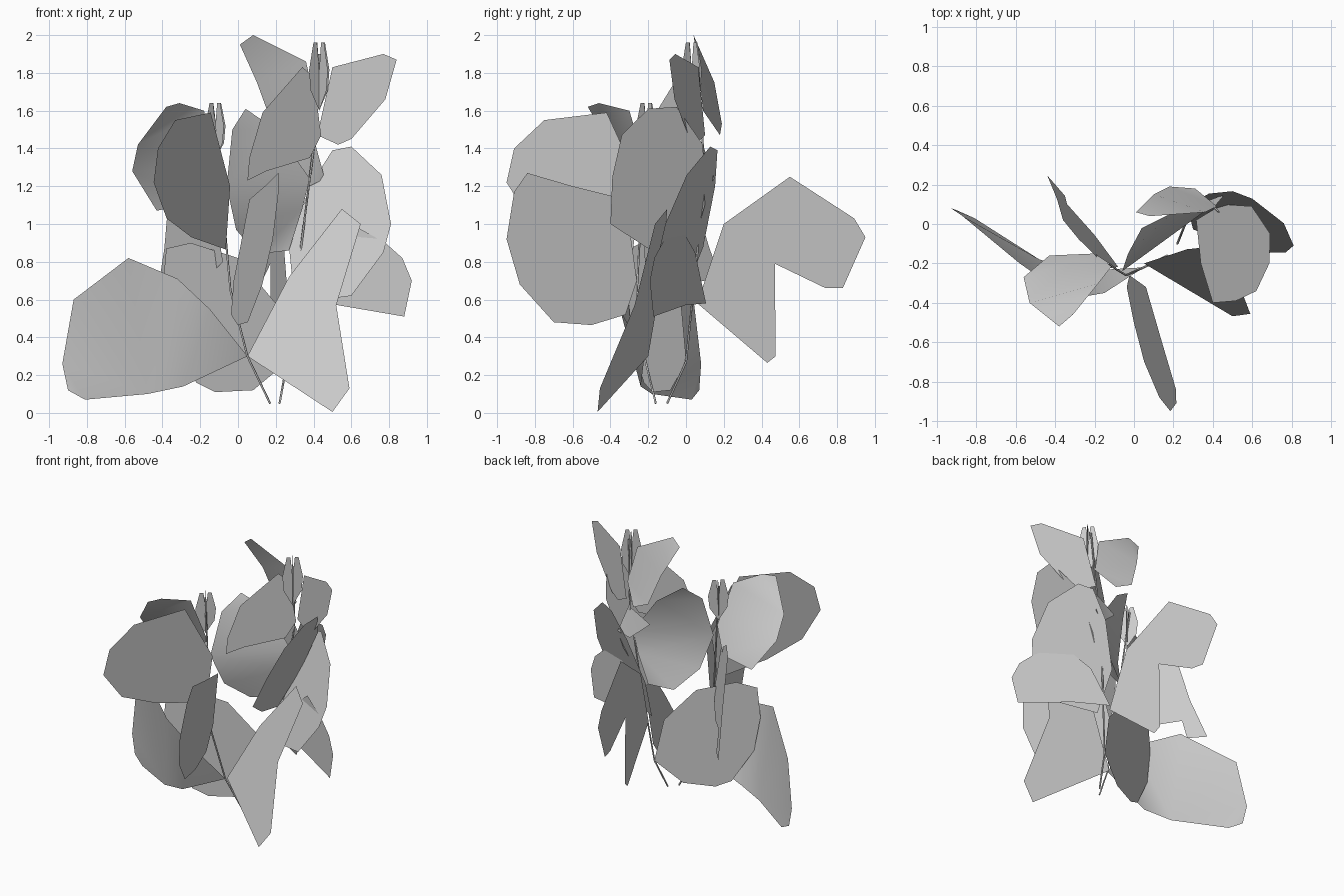
import bpy, bmesh, math
from mathutils import Vector


def leaf(name, points):
    """One thin leaf blade from its outline."""
    bm = bmesh.new()
    f = bm.faces.new([bm.verts.new(p) for p in points])
    f.normal_update()
    bmesh.ops.triangulate(bm, faces=[f])
    me = bpy.data.meshes.new(name)
    bm.to_mesh(me)
    bm.free()
    ob = bpy.data.objects.new(name, me)
    bpy.context.collection.objects.link(ob)
    for p in me.polygons:
        p.use_smooth = True
    return ob


def leaf_xz(name, a, b, c, outline):
    """Outline seen from the front; y = a + b*x + c*z."""
    return leaf(name, [(x, a + b * x + c * z, z) for x, z in outline])


def leaf_yz(name, a, b, c, outline):
    """Outline seen from the side; x = a + b*y + c*z."""
    return leaf(name, [(a + b * y + c * z, y, z) for y, z in outline])


def stem(name, pts):
    cu = bpy.data.curves.new(name, 'CURVE')
    cu.dimensions = '3D'
    cu.bevel_depth = 0.006
    cu.bevel_resolution = 0
    cu.use_fill_caps = True
    sp = cu.splines.new('POLY')
    sp.points.add(len(pts) - 1)
    for q, p in zip(sp.points, pts):
        q.co = (*p, 1)
    bpy.context.collection.objects.link(bpy.data.objects.new(name, cu))


# two thin stems
stem("stem_left", [(.17, -.16, .05), (.05, -.22, .3), (-.04, -.26, .65), (-.09, -.23, 1.2), (-.13, -.2, 1.6)])
stem("stem_right", [(.22, -.1, .05), (.26, 0, .27), (.33, .06, .85), (.4, .09, 1.4), (.43, .06, 1.9)])

# lower leaves
leaf("leaf_low_left",
     [(.05, -.22, .3), (-.15, -.35, .55), (-.32, -.38, .71), (-.58, -.2, .82), (-.87, .04, .6),
      (-.93, .08, .26), (-.9, .07, .12), (-.81, .03, .07), (-.48, -.18, .1), (-.29, -.24, .14)])
leaf_xz("leaf_low_middle", -.12, .47, 0,
        [(.26, .27), (.2, .22), (.08, .12), (-.12, .11), (-.22, .16), (-.36, .4), (-.4, .65),
         (-.38, .87), (-.25, .9), (0, .82), (.2, .58)])
leaf_xz("leaf_low_front_right", -.29, -.36, .36,
        [(.05, .3), (.5, .005), (.59, .13), (.52, .57), (.65, 1.0), (.55, 1.08), (.27, .72)])
leaf_xz("leaf_low_right", .25, -.48, 0,
        [(.3, .58), (.53, .57), (.88, .51), (.92, .7), (.87, .82), (.78, .9), (.6, 1.0), (.42, .85)])
leaf_yz("leaf_back", .28, -.23, 0,
        [(.06, .58), (.2, 1.0), (.55, 1.25), (.89, 1.03), (.95, .93), (.83, .66), (.74, .66),
         (.47, .79), (.475, .3), (.43, .265)])

# middle leaves
leaf_yz("leaf_front", -.2, -.25, .16,
        [(-.26, .7), (-.32, 1.13), (-.6, 1.2), (-.84, 1.27), (-.91, 1.17), (-.95, .92), (-.88, .68),
         (-.7, .48), (-.5, .465), (-.32, .52)])
leaf_xz("leaf_back_left", -.15, -1.15, -.2,
        [(-.08, .8), (-.13, 1.12), (-.28, 1.25), (-.36, 1.22), (-.39, .87), (-.44, .55), (-.35, .55),
         (-.34, .7), (-.2, .68)])
leaf_xz("leaf_right", -.095, -.45, .35,
        [(.3, .58), (.27, .88), (.38, 1.2), (.5, 1.39), (.6, 1.41), (.76, 1.26), (.81, 1.0),
         (.77, .85), (.6, .62)])
leaf("leaf_center",
     [(.38, .08, 1.24), (.2, .06, 1.5), (.04, -.02, 1.61), (-.03, -.15, 1.5), (-.06, -.24, 1.2),
      (-.01, -.15, .97), (.1, .0, .84), (.27, .06, .86), (.34, .08, 1.08)])

# upper leaves
leaf_yz("leaf_upper_front_left", .095, .57, 0,
        [(-.24, 1.2), (-.42, 1.59), (-.75, 1.55), (-.91, 1.4), (-.95, 1.22), (-.83, 1.03),
         (-.6, .93), (-.28, .865)])
leaf("leaf_upper_left",
     [(-.11, -.21, 1.3), (-.2, -.15, 1.12), (-.43, -.16, 1.07), (-.56, -.27, 1.28), (-.53, -.4, 1.42),
      (-.38, -.52, 1.62), (-.31, -.46, 1.64), (-.18, -.3, 1.6)])
leaf_yz("leaf_upper_right_front", -.07, 0, .47,
        [(.1, 1.1), (.09, 1.42), (-.05, 1.62), (-.2, 1.61), (-.34, 1.47), (-.39, 1.25), (-.4, 1.0),
         (-.2, .87), (.02, .82)])
leaf_xz("leaf_upper_center", -.25, .7, 0,
        [(.05, 1.23), (.06, 1.35), (.13, 1.59), (.34, 1.83), (.4, 1.78), (.44, 1.47), (.38, 1.35), (.15, 1.28)])
leaf("leaf_small_center",
     [(.41, .09, 1.42), (.24, .08, 1.32), (.38, .12, 1.2), (.46, .15, 1.24)])
leaf("leaf_top_left",
     [(.42, .09, 1.6), (.36, .06, 1.86), (.08, .04, 2.0), (.01, .06, 1.95), (.1, .15, 1.75),
      (.18, .19, 1.53), (.31, .18, 1.47)])
leaf_xz("leaf_top_right", .29, -.45, 0,
        [(.42, 1.47), (.5, 1.83), (.77, 1.9), (.84, 1.87), (.78, 1.66), (.6, 1.45), (.53, 1.42)])

# narrow young leaves at the stem tips
for side, (x, y, z, h) in {"left": (-.12, -.21, 1.34, .3), "right": (.43, .03, 1.6, .36)}.items():
    for i in range(4):
        ang = math.radians(40 + 90 * i)
        d = Vector((math.cos(ang), math.sin(ang), 0))
        base = Vector((x, y, z))
        leaf(f"bud_{side}_{i}",
             [base + d * r + Vector((0, 0, h * t))
              for r, t in ((0, 0), (.06, .3), (.07, .6), (.04, 1), (.015, 1), (0, .6))])
